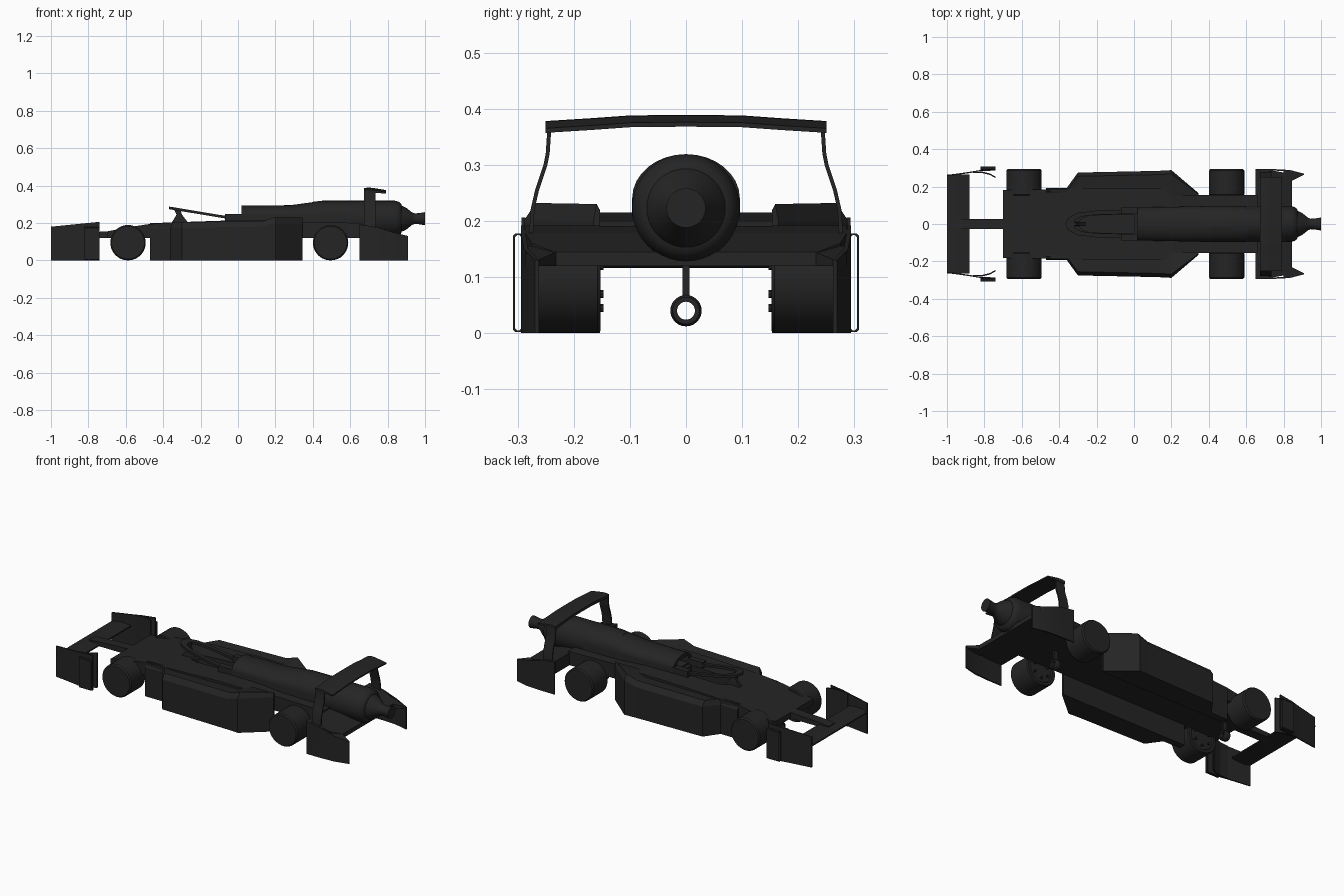
import bpy, bmesh, math
from mathutils import Vector

if "Cube" in bpy.data.objects:
    bpy.data.objects.remove(bpy.data.objects["Cube"])

dark = bpy.data.materials.new("dark_paint")
dark.diffuse_color = (0.018, 0.018, 0.018, 1)
dark.use_nodes = True
dark.node_tree.nodes["Principled BSDF"].inputs["Base Color"].default_value = dark.diffuse_color


def loft(name, sections, mirror=False, smooth=None, closed=False):
    """Skin a list of equal-length point loops and cap the ends."""
    me = bpy.data.meshes.new(name)
    bm = bmesh.new()
    rings = [[bm.verts.new(p) for p in s] for s in sections]
    n = len(rings[0])
    pairs = list(zip(rings, rings[1:] + rings[:1])) if closed else list(zip(rings, rings[1:]))
    for a, b in pairs:
        for i in range(n):
            j = (i + 1) % n
            bm.faces.new((a[i], a[j], b[j], b[i]))
    if not closed:
        bm.faces.new(rings[0])
        bm.faces.new(rings[-1])
    bmesh.ops.recalc_face_normals(bm, faces=bm.faces)
    bm.to_mesh(me)
    bm.free()
    ob = bpy.data.objects.new(name, me)
    bpy.context.collection.objects.link(ob)
    me.materials.append(dark)
    if smooth:
        bpy.ops.object.select_all(action='DESELECT')
        ob.select_set(True)
        bpy.context.view_layer.objects.active = ob
        bpy.ops.object.shade_smooth_by_angle(angle=math.radians(smooth))
    if mirror:
        m = ob.modifiers.new("mirror", 'MIRROR')
        m.use_axis = (False, True, False)
    return ob


def box_sections(rows):
    """Rows of (x, y0, y1, z0, z1) to rectangular sections."""
    return [[(x, a, c), (x, b, c), (x, b, d), (x, a, d)] for x, a, b, c, d in rows]


def box(name, x0, x1, y0, y1, z0, z1, mirror=False):
    return loft(name, box_sections([(x0, y0, y1, z0, z1), (x1, y0, y1, z0, z1)]), mirror)


def lathe(name, profile, centre, axis, mirror=False, closed=False, seg=40):
    """Revolve (distance along axis, radius) around the x or y axis."""
    c = Vector(centre)
    secs = []
    for d, r in profile:
        ring = []
        for i in range(seg):
            t = 2 * math.pi * i / seg
            u, v = r * math.cos(t), r * math.sin(t)
            ring.append(c + (Vector((d, u, v)) if axis == 'x' else Vector((u, d, v))))
        secs.append(ring)
    return loft(name, secs, mirror, 35, closed)


def cut(target, cutter):
    cutter.hide_render = True
    cutter.display_type = 'WIRE'
    m = target.modifiers.new("opening", 'BOOLEAN')
    m.operation = 'DIFFERENCE'
    m.object = cutter
    m.solver = 'EXACT'
    cutter.hide_set(True)


# central deck from nose cowl to rear
deck = loft("central_deck", box_sections([
    (x, -w, w, 0.12, z) for x, w, z in [
        (-0.70, .183, .155), (-0.60, .183, .175), (-0.47, .185, .195), (-0.30, .19, .205),
        (0.0, .19, .215), (0.2, .19, .215), (0.345, .154, .205), (0.66, .154, .2)]]))

# cockpit opening
hole = [(-.30, 0), (-.28, .03), (-.24, .045), (-.1, .05), (0, .05),
        (0, -.05), (-.1, -.05), (-.24, -.045), (-.28, -.03)]
cut(deck, loft("cockpit_cutter", [[(x, y, z) for x, y in hole] for z in (.145, .4)]))

# side pods
pod = []
for x, yo, zt in [(-.47, .192, .2), (-.36, .192, .202), (-.30, .275, .205), (.13, .284, .21),
                  (.2, .288, .232), (.345, .165, .23)]:
    yi = .153
    b = min(.02, (yo - yi) * .5)
    pod.append([(x, yi, 0), (x, yo, 0), (x, yo, zt - .03), (x, yo - b, zt), (x, yi, zt - .012)])
loft("side_pod", pod, True)

# engine spine behind the cockpit
spine = []
for x, w, zt in [(.02, .088, .293), (.28, .093, .295), (.36, .095, .306), (.45, .096, .318), (.6, .096, .319)]:
    arc = [(x, w * math.cos(math.pi * i / 16), .24 + (zt - .24) * math.sin(math.pi * i / 16)) for i in range(17)]
    spine.append([(x, w, .17)] + arc + [(x, -w, .17)])
sp = loft("engine_spine", spine, False, 35)
cut(sp, box("intake_cutter", -.02, .1, -.05, .05, .225, .27))

# turbine body, cone and nozzle
lathe("turbine", [(.4, .09), (.45, .096), (.84, .096), (.86, .09), (.872, .08), (.875, .07),
                  (.9, .058), (.93, .034), (.945, .028), (.97, .03), (1.0, .035)], (0, 0, .223), 'x')

# cockpit guard: sloping loop, pillar and side rails
outer = [(-.05, .076), (-.2, .072), (-.3, .06), (-.35, .035), (-.368, 0)]
inner = [(-.05, .053), (-.2, .05), (-.28, .04), (-.315, .022), (-.322, 0)]
gz = lambda x: .288 - .165 * (x + .37)
loft("cockpit_guard", [[(a, b, gz(a)), (c, d, gz(c)), (c, d, gz(c) - .014), (a, b, gz(a) - .014)]
                       for (a, b), (c, d) in zip(outer, inner)], True)
loft("guard_pillar", [[(x0, -w, z), (x1, -w, z), (x1, w, z), (x0, w, z)] for x0, x1, w, z in
                      [(-.36, -.26, .012, .195), (-.34, -.285, .01, .225), (-.328, -.3, .008, .245),
                       (-.345, -.31, .008, .276)]])
box("cockpit_rail", -.07, .04, .053, .087, .2, .248, True)

# wheels with inner bolts
for nm, wx in (("front", -.588), ("rear", .495)):
    lathe(nm + "_wheel", [(.158, .04), (.158, .07), (.152, .075), (.152, .09), (.158, .0945),
                          (.285, .0945), (.293, .088), (.293, 0.02)], (wx, 0, .0945), 'y', True)
    for i in range(6):
        t = 2 * math.pi * (i + .5) / 6
        lathe(nm + "_wheel_bolt", [(.147, .007), (.16, .007)],
              (wx + .05 * math.cos(t), 0, .0945 + .05 * math.sin(t)), 'y', True, seg=8)

# guide rings under the body
for nm, rx in (("front", -.61), ("rear", .53)):
    lathe(nm + "_guide_ring", [(-.02, .016), (-.02, .024), (-.012, .028), (.012, .028), (.02, .024), (.02, .016)],
          (rx, 0, .04), 'x', closed=True, seg=24)
    box(nm + "_guide_post", rx - .012, rx + .012, -.006, .006, .066, .13)

# front wing, nose beam and end plates
loft("front_wing", [[(-1, y, .122), (-.97, y, .116), (-.88, y, .124), (-.88, y, .132), (-.96, y, .136), (-1, y, .13)]
                    for y in (-.264, .264)])
loft("nose_beam", box_sections([(-.95, -.028, .028, .122, .14), (-.88, -.028, .028, .12, .146),
                                (-.68, -.028, .028, .12, .156)]))
loft("front_end_plate", box_sections([(-1, .255, .262, 0, .18), (-.88, .272, .279, 0, .192),
                                      (-.82, .282, .289, 0, .198), (-.74, .286, .293, 0, .206)]), True)
loft("front_inner_vane", box_sections([(-.86, .272, .277, 0, .194), (-.81, .272, .28, 0, .198),
                                       (-.77, .262, .27, 0, .202), (-.74, .245, .253, 0, .205)]), True)

# hollow duct outside each front end plate
duct = []
for x, s in [(-.82, 0), (-.74, 0), (-.74, .003), (-.82, .003)]:
    a, b, c, d, r = .29 + s, .308 - s, .002 + s, .178 - s, .004
    duct.append([(x, a + r, c), (x, b - r, c), (x, b, c + r), (x, b, d - r),
                 (x, b - r, d), (x, a + r, d), (x, a, d - r), (x, a, c + r)])
loft("front_side_duct", duct, True, closed=True)

# rear cover, swallow tails and rear end plates
loft("rear_cover", box_sections([(.65, -.286, .286, .12, .192), (.74, -.286, .286, .12, .178),
                                 (.8, -.275, .275, .12, .16), (.845, -.235, .235, .12, .145)]))
loft("rear_tail", box_sections([(.80, .23, .288, .12, .155), (.845, .232, .286, .12, .144),
                                (.91, .264, .268, .12, .13)]), True)
loft("rear_end_plate", box_sections([(.65, .287, .294, 0, .192), (.74, .286, .294, 0, .178),
                                     (.83, .281, .289, 0, .15), (.91, .262, .269, 0, .13)]), True, 30)

# rear wing and curved supports
wing = [(.675, .37), (.675, .386), (.69, .389), (.72, .388), (.79, .376), (.79, .368), (.735, .372)]
loft("rear_wing", [[(x, y, z - d) for x, z in wing] for y, d in
                   [(-.25, .011), (-.17, .006), (-.1, .001), (0, 0), (.1, .001), (.17, .006), (.25, .011)]])
box("wing_tab", .675, .735, .242, .25, .358, .372, True)
loft("wing_support", [[(x0, y, z), (x1, y, z), (x1, y + .007, z), (x0, y + .007, z)] for x0, x1, y, z in
                      [(.675, .735, .273, .17), (.675, .735, .27, .22), (.675, .735, .262, .255),
                       (.675, .735, .247, .3), (.675, .735, .243, .32), (.675, .735, .24, .365)]], True, 40)
